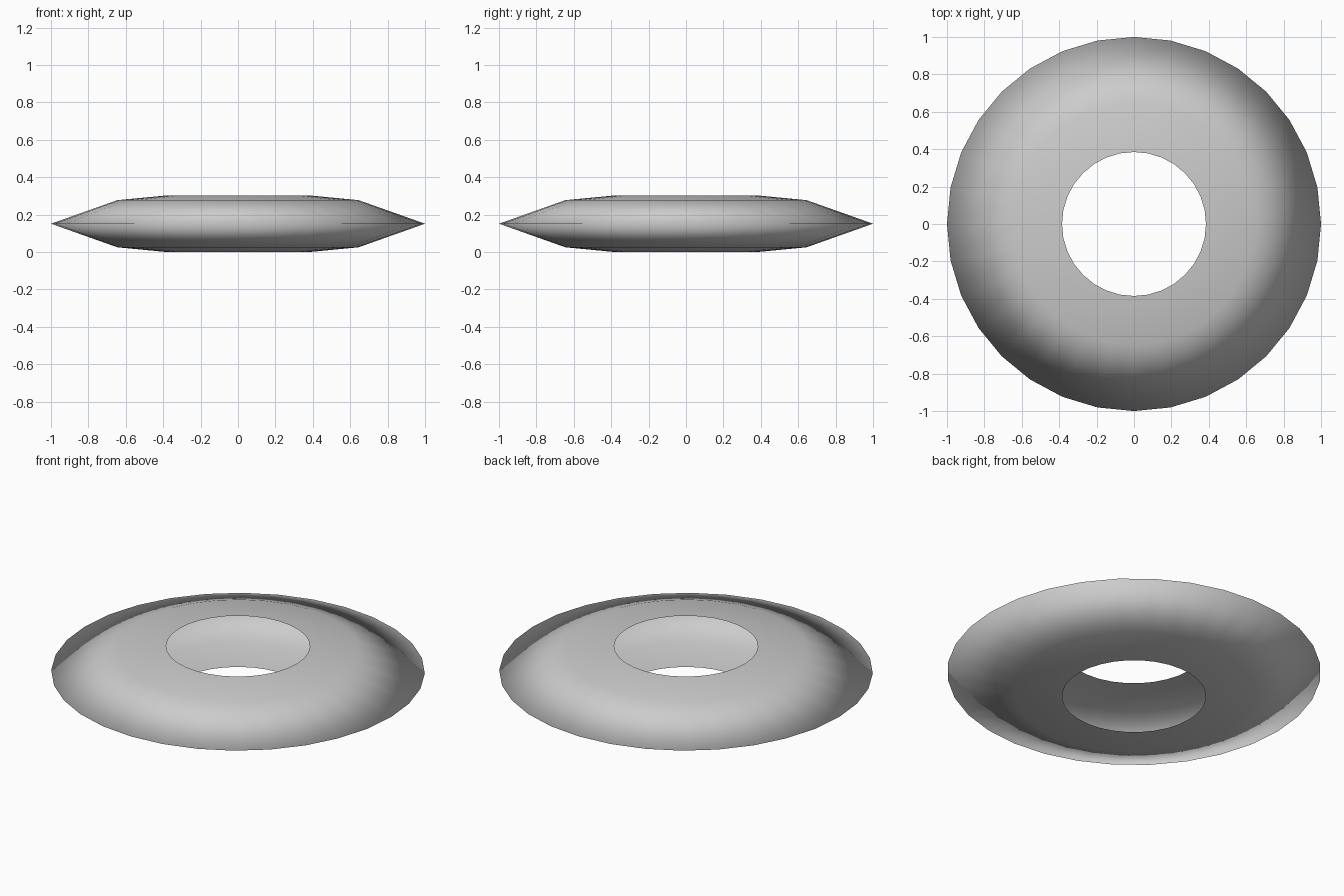
import bpy, bmesh
from math import tau
from mathutils import Vector

if "Cube" in bpy.data.objects:
    bpy.data.objects.remove(bpy.data.objects["Cube"])

# Open cross-section (radius, height): upper lip, shoulder, outer rim, shoulder, lower lip
PROFILE = [(0.385, 0.302), (0.645, 0.277), (1.0, 0.151), (0.645, 0.025), (0.385, 0.0)]
SIDES = 32

# Hollow ring shell: the profile spun round the z axis
bm = bmesh.new()
verts = [bm.verts.new((r, 0, z)) for r, z in PROFILE]
edges = [bm.edges.new(pair) for pair in zip(verts, verts[1:])]
bmesh.ops.spin(bm, geom=verts + edges, cent=Vector((0, 0, 0)), axis=Vector((0, 0, 1)),
               angle=tau, steps=SIDES, use_duplicate=False)
bmesh.ops.remove_doubles(bm, verts=bm.verts[:], dist=0.0005)
bmesh.ops.recalc_face_normals(bm, faces=bm.faces[:])

# Make the outside of the shell face outwards
rim = max(bm.faces, key=lambda f: f.calc_center_median().z)
if rim.normal.z < 0:
    bmesh.ops.reverse_faces(bm, faces=bm.faces[:])

# Smooth shading all over, including the rim
for face in bm.faces:
    face.smooth = True

mesh = bpy.data.meshes.new("ring_shell")
bm.to_mesh(mesh)
bm.free()
ring = bpy.data.objects.new("ring_shell", mesh)
bpy.context.collection.objects.link(ring)
